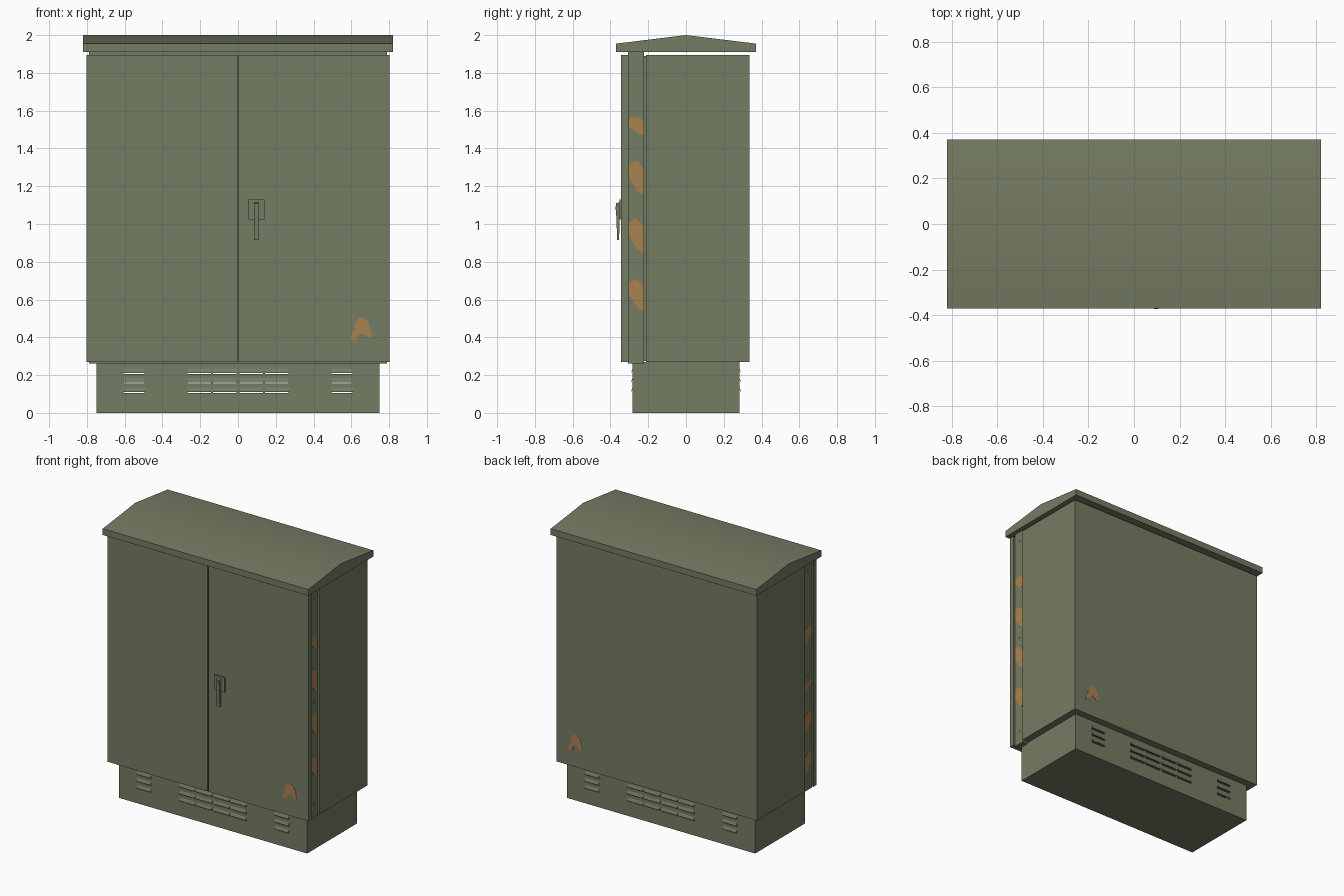
import bpy, bmesh
from mathutils import Vector

if "Cube" in bpy.data.objects:
    bpy.data.objects.remove(bpy.data.objects["Cube"])


def material(name, rgb):
    m = bpy.data.materials.new(name)
    m.diffuse_color = (*rgb, 1)
    m.use_nodes = True
    m.node_tree.nodes["Principled BSDF"].inputs["Base Color"].default_value = m.diffuse_color
    return m


GREEN = material("olive green paint", (0.175, 0.2, 0.123))
RUST = material("rust orange", (0.41, 0.225, 0.08))


def finish(name, bm, mat):
    bmesh.ops.recalc_face_normals(bm, faces=bm.faces)
    me = bpy.data.meshes.new(name)
    bm.to_mesh(me)
    bm.free()
    me.materials.append(mat)
    ob = bpy.data.objects.new(name, me)
    bpy.context.collection.objects.link(ob)
    return ob


def boxes(name, spans, mat=GREEN):
    """Boxes given as (x0, x1, y0, y1, z0, z1), in one object."""
    bm = bmesh.new()
    for x0, x1, y0, y1, z0, z1 in spans:
        vs = bmesh.ops.create_cube(bm, size=1)["verts"]
        for v in vs:
            v.co = Vector((x1 if v.co.x > 0 else x0,
                           y1 if v.co.y > 0 else y0,
                           z1 if v.co.z > 0 else z0))
    return finish(name, bm, mat)


def prisms(name, items, axis, mat=GREEN):
    """Flat outlines swept along an axis: each item is (points, start, end)."""
    bm = bmesh.new()
    for pts, a, b in items:
        def place(p, d):
            return (d, p[0], p[1]) if axis == "x" else (p[0], d, p[1])
        lo = [bm.verts.new(place(p, a)) for p in pts]
        hi = [bm.verts.new(place(p, b)) for p in pts]
        bm.faces.new(lo)
        bm.faces.new(hi)
        for i in range(len(pts)):
            j = (i + 1) % len(pts)
            bm.faces.new((lo[i], lo[j], hi[j], hi[i]))
    return finish(name, bm, mat)


def cut(ob, cutter):
    mod = ob.modifiers.new("cut", "BOOLEAN")
    mod.operation = "DIFFERENCE"
    mod.solver = "EXACT"
    mod.object = cutter
    dg = bpy.context.evaluated_depsgraph_get()
    me = bpy.data.meshes.new_from_object(ob.evaluated_get(dg))
    ob.modifiers.clear()
    ob.data = me
    bpy.data.objects.remove(cutter)


# Cabinet body, door frame and the two doors
boxes("cabinet_body", [(-0.8, 0.8, -0.213, 0.335, 0.27, 1.895)])
boxes("door_frame", [(-0.79, 0.79, -0.306, -0.222, 0.262, 1.91)])
boxes("frame_seal", [(-0.775, 0.775, -0.223, -0.212, 0.275, 1.89)])
boxes("left_door", [(-0.802, -0.003, -0.343, -0.305, 0.27, 1.895)])
boxes("right_door", [(0.003, 0.802, -0.343, -0.305, 0.27, 1.895)])

# Shallow gabled roof
roof = [(-0.37, 1.91), (0.37, 1.91), (0.37, 1.955), (0, 2.0), (-0.37, 1.955)]
roof_ob = prisms("roof", [(roof, -0.82, 0.82)], "x")

# Hollow plinth with louvred slots front and back
columns = [(c - 0.055, c + 0.055) for c in (-0.55, 0.55)]
columns += [(c - 0.062, c + 0.062) for c in (-0.205, -0.07, 0.07, 0.205)]
rows = (0.105, 0.155, 0.205)
base = boxes("plinth", [(-0.75, 0.75, -0.283, 0.283, 0, 0.27)])
cut(base, boxes("void", [(-0.74, 0.74, -0.273, 0.273, 0.01, 0.262)]))
cut(base, boxes("slots", [(a, b, -0.4, 0.4, z, z + 0.014)
                          for a, b in columns for z in rows]))
hoods = []
for s in (-1, 1):
    for a, b in columns:
        for z in rows:
            hoods.append(([(s * 0.28, z + 0.036), (s * 0.291, z + 0.01),
                           (s * 0.291, z + 0.006), (s * 0.28, z + 0.028)], a, b))
prisms("vent_louvres", hoods, "x")

# Door handle: back plate, lever and lock barrel
boxes("handle_plate", [(0.055, 0.14, -0.353, -0.342, 1.025, 1.13)])
lever = [(-0.352, 1.115), (-0.37, 1.11), (-0.37, 1.06), (-0.364, 0.915),
         (-0.354, 0.915), (-0.352, 1.03)]
prisms("handle_lever", [(lever, 0.085, 0.11)], "x")


def disc(name, loc, r, depth, rot):
    bpy.ops.mesh.primitive_cylinder_add(vertices=16, radius=r, depth=depth,
                                        location=loc, rotation=rot)
    ob = bpy.context.object
    ob.name = name
    ob.data.materials.append(GREEN)
    bpy.ops.object.shade_smooth_by_angle()


disc("lock_barrel", (0.0975, -0.368, 1.085), 0.01, 0.01, (1.5708, 0, 0))
# Hinge screws on both frame sides
for s in (-1, 1):
    for z in (0.36, 1.09, 1.84):
        disc("hinge_screw", (s * 0.79, -0.262, z), 0.007, 0.006, (0, 1.5708, 0))

# Rust stains on the frame sides
blob = [(0, -.5), (.45, -.4), (.75, -.15), (1, -.02), (1, .38), (.8, .45),
        (.5, .5), (.2, .36), (0, .28)]
stains = {1: [(0.625, 0.165), (0.935, 0.185), (1.245, 0.18), (1.52, 0.1)],
          -1: [(0.46, 0.15), (0.76, 0.14), (1.02, 0.06), (1.38, 0.15)]}
for s, name in ((1, "right_frame_rust"), (-1, "left_frame_rust")):
    prisms(name, [([(-0.2225 - u * 0.08, z + v * h) for u, v in blob],
                   s * 0.785, s * 0.7915) for z, h in stains[s]], "x", RUST)

# Rust stain on the right door and one on the back
arch = [(0.592, 0.385), (0.602, 0.42), (0.615, 0.44), (0.62, 0.48), (0.65, 0.508),
        (0.685, 0.49), (0.70, 0.45), (0.71, 0.40), (0.69, 0.397), (0.67, 0.42),
        (0.64, 0.417), (0.625, 0.385)]
prisms("door_rust", [(arch, -0.3445, -0.340)], "y", RUST)
prisms("back_rust", [([(1.30 - x, z) for x, z in arch], 0.332, 0.3365)], "y", RUST)

# Soft ridge on the roof
bpy.ops.object.select_all(action="DESELECT")
roof_ob.select_set(True)
bpy.context.view_layer.objects.active = roof_ob
bpy.ops.object.shade_smooth_by_angle()
